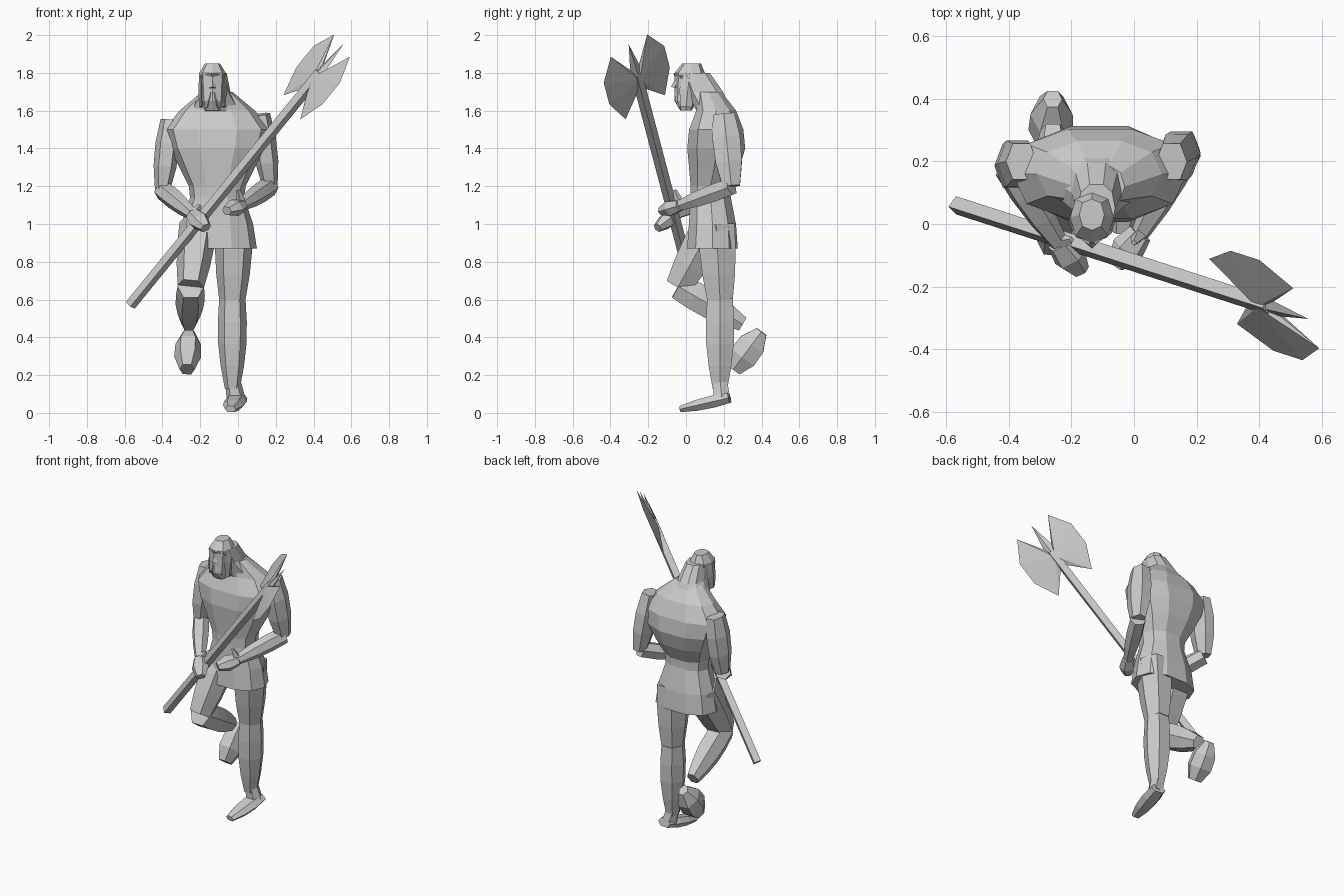
import bpy
import bmesh
from math import cos, sin, pi, copysign
from mathutils import Vector

default_cube = bpy.data.objects.get("Cube")
if default_cube:
    bpy.data.objects.remove(default_cube, do_unlink=True)

AXIS_X, AXIS_Y, AXIS_Z = Vector((1, 0, 0)), Vector((0, 1, 0)), Vector((0, 0, 1))


def make_material(name, value):
    material = bpy.data.materials.new(name)
    material.use_nodes = True
    colour = (value, value, value, 1)
    material.diffuse_color = colour
    shader = material.node_tree.nodes["Principled BSDF"]
    shader.inputs["Base Color"].default_value = colour
    return material


stone_grey = make_material("stone grey", 0.6)


def finish(bm, name):
    """Turn a bmesh into a flat-shaded object in the scene."""
    bmesh.ops.recalc_face_normals(bm, faces=bm.faces)
    mesh = bpy.data.meshes.new(name)
    bm.to_mesh(mesh)
    bm.free()
    mesh.materials.append(stone_grey)
    part = bpy.data.objects.new(name, mesh)
    bpy.context.collection.objects.link(part)


def make_ring(bm, centre, across, deep, sides, squareness=0.85):
    """Add a slightly squared ellipse spanned by two half-axis vectors."""
    ring = []
    for step in range(sides):
        angle = 2 * pi * step / sides
        c, s = cos(angle), sin(angle)
        c = copysign(abs(c) ** squareness, c)
        s = copysign(abs(s) ** squareness, s)
        ring.append(bm.verts.new(centre + across * c + deep * s))
    return ring


def skin(bm, rings, name):
    """Bridge successive rings and cap both ends."""
    for lower, upper in zip(rings, rings[1:]):
        for step in range(len(lower)):
            after = (step + 1) % len(lower)
            bm.faces.new((lower[step], lower[after], upper[after], upper[step]))
    bm.faces.new(rings[0])
    bm.faces.new(rings[-1])
    finish(bm, name)


def stack(name, centre_x, levels, sides=10):
    """Horizontal rings, each given as height, centre y, half width, half depth."""
    bm = bmesh.new()
    rings = []
    for height, centre_y, width, depth in levels:
        centre = Vector((centre_x, centre_y, height))
        rings.append(make_ring(bm, centre, AXIS_X * width, AXIS_Y * depth, sides))
    skin(bm, rings, name)


def limb(name, start, end, radii, bulge=0.0, flatness=1.0, sides=6, segments=3):
    """Tapered segment between two joints, swelling in the middle like muscle."""
    start, end = Vector(start), Vector(end)
    direction = (end - start).normalized()
    hint = AXIS_Z if abs(direction.x) > 0.9 else AXIS_X
    across = (hint - direction * hint.dot(direction)).normalized()
    deep = direction.cross(across) * flatness
    bm = bmesh.new()
    rings = []
    for segment in range(segments + 1):
        t = segment / segments
        radius = radii[0] * (1 - t) + radii[1] * t + bulge * sin(pi * t)
        centre = start.lerp(end, t)
        rings.append(make_ring(bm, centre, across * radius, deep * radius, sides))
    skin(bm, rings, name)


# Torso: narrow waist, broad chest, sloping shoulders
stack("torso", -.11, [
    (1.1, .13, .14, .11),
    (1.2, .13, .15, .11),
    (1.3, .15, .2, .14),
    (1.4, .16, .25, .16),
    (1.5, .16, .28, .15),
    (1.6, .16, .2, .11),
    (1.7, .12, .08, .07),
])

# Flared skirt of the tunic
stack("tunic_skirt", -.11, [
    (.87, .14, .21, .14),
    (1, .14, .19, .13),
    (1.15, .13, .14, .11),
])

# Long hair spreading from the head onto the back
stack("neck_hair", -.12, [
    (1.5, .2, .24, .1),
    (1.6, .15, .15, .1),
    (1.7, .1, .08, .1),
    (1.8, .05, .06, .08),
])

# Head with a tapering beard
HEAD_X = -.135
stack("head", HEAD_X, [
    (1.6, 0, .04, .03),
    (1.65, 0, .06, .06),
    (1.8, .02, .07, .08),
    (1.85, .03, .04, .05),
], sides=8)

# Face: nose, brows, moustache and hair hanging beside the cheeks
limb("nose", (HEAD_X, -.04, 1.78), (HEAD_X, -.06, 1.72), (.01, .02), sides=4, segments=1)
for side, label in ((-1, "right"), (1, "left")):
    def beside(offset, y, z):
        return HEAD_X + side * offset, y, z

    limb(label + "_brow", beside(0, -.05, 1.79), beside(.06, -.02, 1.78),
         (.02, .01), sides=4, segments=1)
    limb(label + "_moustache", beside(.01, -.05, 1.7), beside(.03, -.03, 1.62),
         (.01, .01), bulge=.01, sides=4, segments=2)
    limb(label + "_side_hair", beside(.06, .02, 1.8), beside(.06, 0, 1.62),
         (.01, .01), bulge=.005, flatness=3, sides=4, segments=2)

# Arms bent at the elbow, with both hands held low in front
arms = {
    "right": ((-.36, .2, 1.55), (-.4, .18, 1.18), (-.24, -.06, 1.05),
              (-.17, -.15, .98), (-.2, -.05, 1.1)),
    "left": ((.12, .2, 1.58), (.17, .24, 1.2), (.02, -.03, 1.1),
             (-.06, -.13, 1.07), (0, -.06, 1.18)),
}
for label, (shoulder, elbow, wrist, fingers, thumb) in arms.items():
    limb(label + "_upper_arm", shoulder, elbow, (.05, .04), bulge=.02, flatness=1.3)
    limb(label + "_forearm", elbow, wrist, (.05, .03), bulge=.01)
    limb(label + "_hand", wrist, fingers, (.04, .03), bulge=.02, flatness=.8, segments=2)
    limb(label + "_thumb", wrist, thumb, (.03, .01), sides=4, segments=1)

# Legs: the left one stands, the right one is lifted with its shin folded back
legs = {
    "left": ((-.02, .16, 1), (-.03, .18, .6), (-.03, .18, .13)),
    "right": ((-.21, .14, 1), (-.25, -.04, .67), (-.26, .3, .47)),
}
for label, (hip, knee, ankle) in legs.items():
    limb(label + "_thigh", hip, knee, (.1, .07), bulge=.01, flatness=1.1)
    limb(label + "_shin", knee, ankle, (.07, .04), bulge=.02, flatness=1.1, segments=4)

# Feet run from heel to toe
limb("left_foot", (0, .23, .08), (-.04, -.03, .02), (.05, .03), bulge=.02, flatness=.6)
limb("left_heel", (-.03, .18, .18), (-.01, .19, .07), (.04, .05), segments=1)
limb("right_foot", (-.26, .4, .43), (-.27, .25, .23), (.03, .04), bulge=.04, flatness=1.2)

# Axe: square shaft held diagonally across the body
butt = Vector((-.57, .06, .57))
along = Vector((.62, -.2, .76)).normalized()
neck = butt + along * 1.52
limb("axe_shaft", butt, neck + along * .1, (.03, .03), sides=4, segments=1)

# Axe: two mirrored blades around a central spike, thickest at the middle
normal = along.cross(Vector((.35, -.8, -.48))).normalized()
outward = normal.cross(along)
half_blade = [(-.02, .02), (-.14, .13), (.01, .2), (.16, .2), (.29, .12), (.14, .03)]
spike = [(.3, 0)]
mirrored = [(length, -reach) for length, reach in reversed(half_blade)]
bm = bmesh.new()
rim = [bm.verts.new(neck + along * length + outward * reach)
       for length, reach in half_blade + spike + mirrored]
for direction in (-1, 1):
    peak = bm.verts.new(neck + along * .06 + normal * (direction * .02))
    for index, vertex in enumerate(rim):
        bm.faces.new((vertex, rim[(index + 1) % len(rim)], peak))
finish(bm, "axe_blade")
